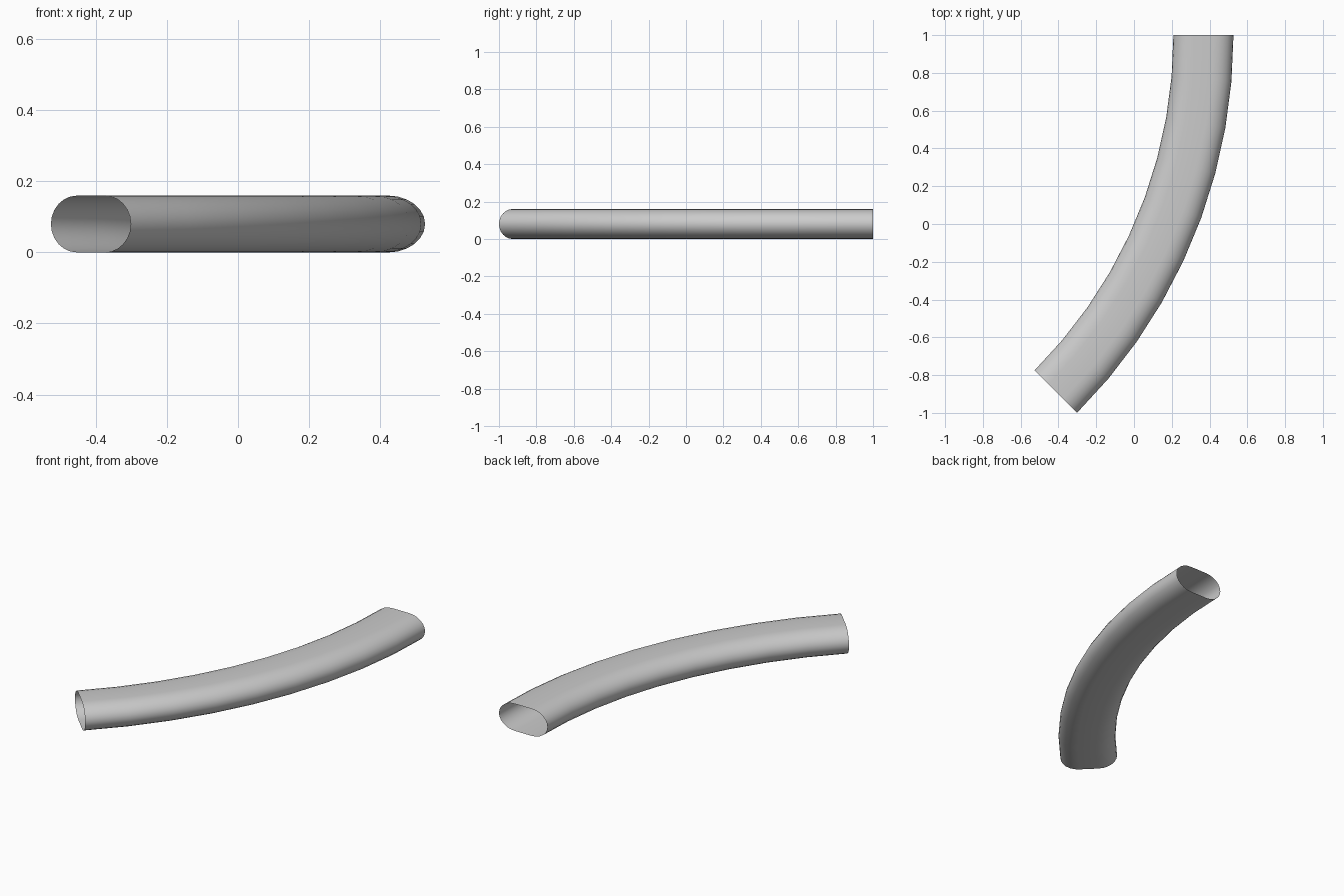
import bpy, bmesh
from math import sin, cos, pi, radians

if "Cube" in bpy.data.objects:
    bpy.data.objects.remove(bpy.data.objects["Cube"])

W, H = 0.159, 0.08        # half width and half height of the duct
FLAT = 0.055              # half length of the flat top and bottom
R = 2 / sin(radians(45)) - W   # bend radius, outer corner spans 2 units in y
XC = (W + R + (R - W) * cos(radians(45))) / -2   # bend centre, duct centred on x
BENDS, ARC = 9, 12        # 5 degree bend steps, segments per rounded side

# Flat-oval cross-section: two rounded sides joined by flats
profile = []
for side in (1, -1):
    for i in range(ARC + 1):
        a = -pi / 2 + pi * i / ARC
        profile.append((side * (FLAT + (W - FLAT) * cos(a)), side * H * sin(a)))

# Sweep the section through a 45 degree bend, both ends left open
bm = bmesh.new()
rings = []
for k in range(BENDS + 1):
    t = radians(45) * k / BENDS
    rings.append([bm.verts.new((XC + (R + u) * cos(t), 1 - (R + u) * sin(t), H + v))
                  for u, v in profile])
n = len(profile)
for a, b in zip(rings, rings[1:]):
    for i in range(n):
        j = (i + 1) % n
        bm.faces.new((a[i], b[i], b[j], a[j])).smooth = True
bmesh.ops.recalc_face_normals(bm, faces=bm.faces)

# Make the outside the front side of the faces
top = max(bm.faces, key=lambda f: f.calc_center_median().z)
if top.normal.z < 0:
    bmesh.ops.reverse_faces(bm, faces=bm.faces)

mesh = bpy.data.meshes.new("curved_duct")
bm.to_mesh(mesh)
bm.free()
duct = bpy.data.objects.new("curved_duct", mesh)
bpy.context.collection.objects.link(duct)
